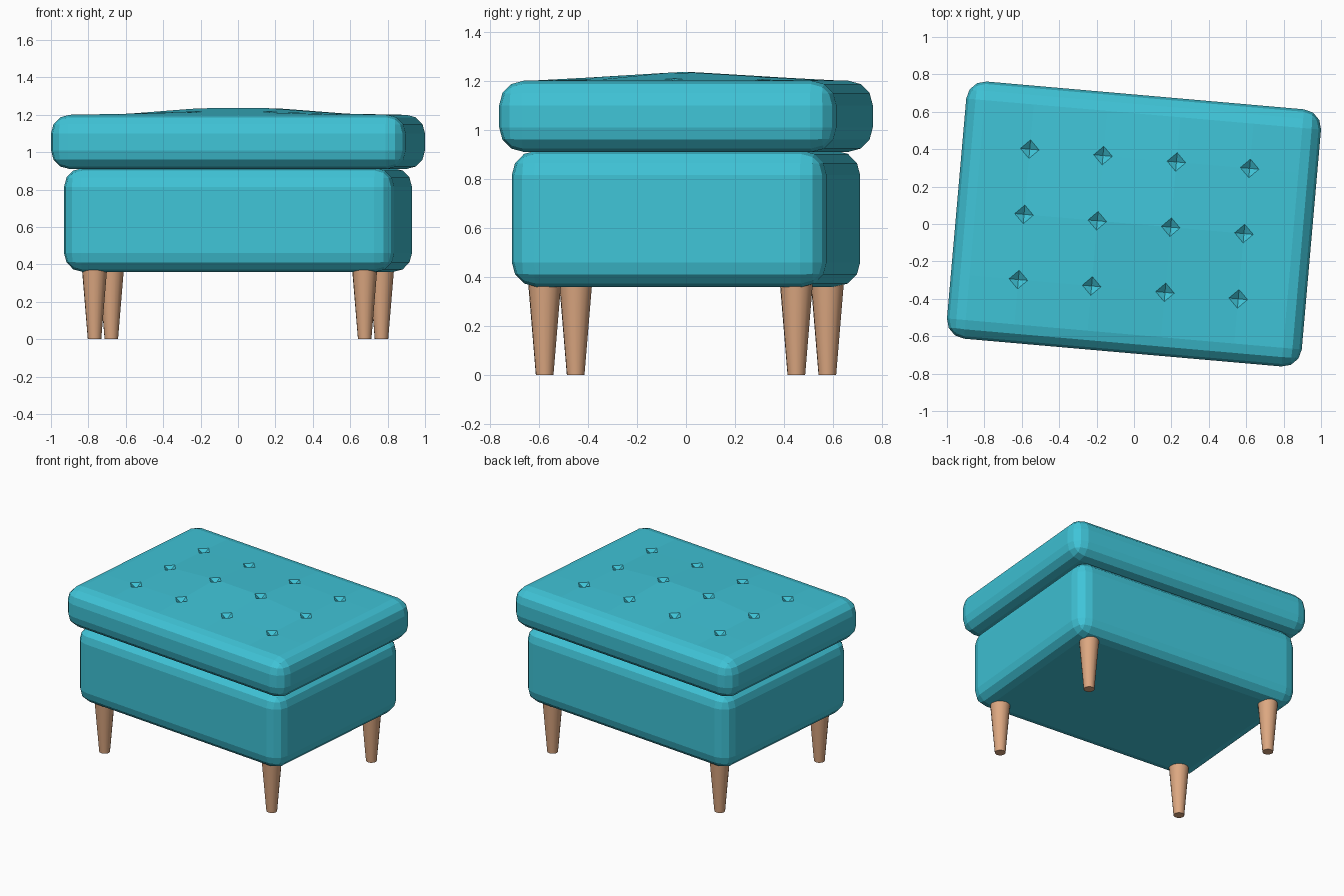
import bpy, bmesh, math
from mathutils import Matrix, Vector

if "Cube" in bpy.data.objects:
    bpy.data.objects.remove(bpy.data.objects["Cube"])

TURN = Matrix.Rotation(math.radians(-5), 4, 'Z')


def material(name, color):
    m = bpy.data.materials.new(name)
    m.diffuse_color = color
    m.use_nodes = True
    m.node_tree.nodes["Principled BSDF"].inputs["Base Color"].default_value = m.diffuse_color
    return m


fabric = material("teal_fabric", (0.05, 0.55, 0.68, 1))
wood = material("wood", (0.72, 0.39, 0.22, 1))


def finish(bm, name, mat):
    bmesh.ops.recalc_face_normals(bm, faces=bm.faces[:])
    bm.transform(TURN)
    me = bpy.data.meshes.new(name)
    bm.to_mesh(me)
    bm.free()
    me.materials.append(mat)
    ob = bpy.data.objects.new(name, me)
    bpy.context.collection.objects.link(ob)
    return ob


def rounded_box(hx, hy, z0, z1, r):
    bm = bmesh.new()
    bmesh.ops.create_cube(bm, size=2)
    for v in bm.verts:
        v.co = (v.co.x * hx, v.co.y * hy, z1 if v.co.z > 0 else z0)
    bmesh.ops.bevel(bm, geom=bm.edges[:], offset=r, segments=3, profile=0.5, affect='EDGES')
    return bm


# Upholstered base
finish(rounded_box(0.886, 0.644, 0.36, 0.915, 0.1), "base", fabric)

# Cushion: top face cut into a button grid, crowned, then dimpled
TOP = 1.2
bm = rounded_box(0.952, 0.69, 0.91, TOP, 0.1)
cuts = [(x, 0) for x in (-0.59, -0.197, 0.197, 0.59)] + [(y, 1) for y in (-0.35, 0, 0.35)]
for d, axis in cuts:
    bm.normal_update()
    top = [f for f in bm.faces if f.normal.z > 0.99]
    geom = top + list({e for f in top for e in f.edges}) + list({v for f in top for v in f.verts})
    n = Vector((0, 0, 0))
    n[axis] = 1
    bmesh.ops.bisect_plane(bm, geom=geom, plane_co=n * d, plane_no=n)

buttons = [v for v in bm.verts if v.co.z > TOP - 0.001 and abs(v.co.x) < 0.7 and abs(v.co.y) < 0.5]
for v in buttons:
    inner = abs(v.co.x) < 0.3
    v.co.z = TOP + ((0.036 if abs(v.co.y) < 0.1 else 0.015) if inner else 0.005)
dimples = bmesh.ops.bevel(bm, geom=buttons, offset=0.05, segments=1, affect='VERTICES')["faces"]
for v in bmesh.ops.poke(bm, faces=dimples)["verts"]:
    v.co.z -= 0.03
finish(bm, "cushion", fabric)

# Tapered legs
for sx, side in ((-1, "left"), (1, "right")):
    for sy, end in ((-1, "front"), (1, "back")):
        bm = bmesh.new()
        bmesh.ops.create_cone(bm, cap_ends=True, segments=16, radius1=0.036, radius2=0.067, depth=0.37,
                              matrix=Matrix.Translation((sx * 0.725, sy * 0.515, 0.185)))
        leg = finish(bm, f"{end}_{side}_leg", wood)
        for p in leg.data.polygons:
            p.use_smooth = len(p.vertices) == 4
